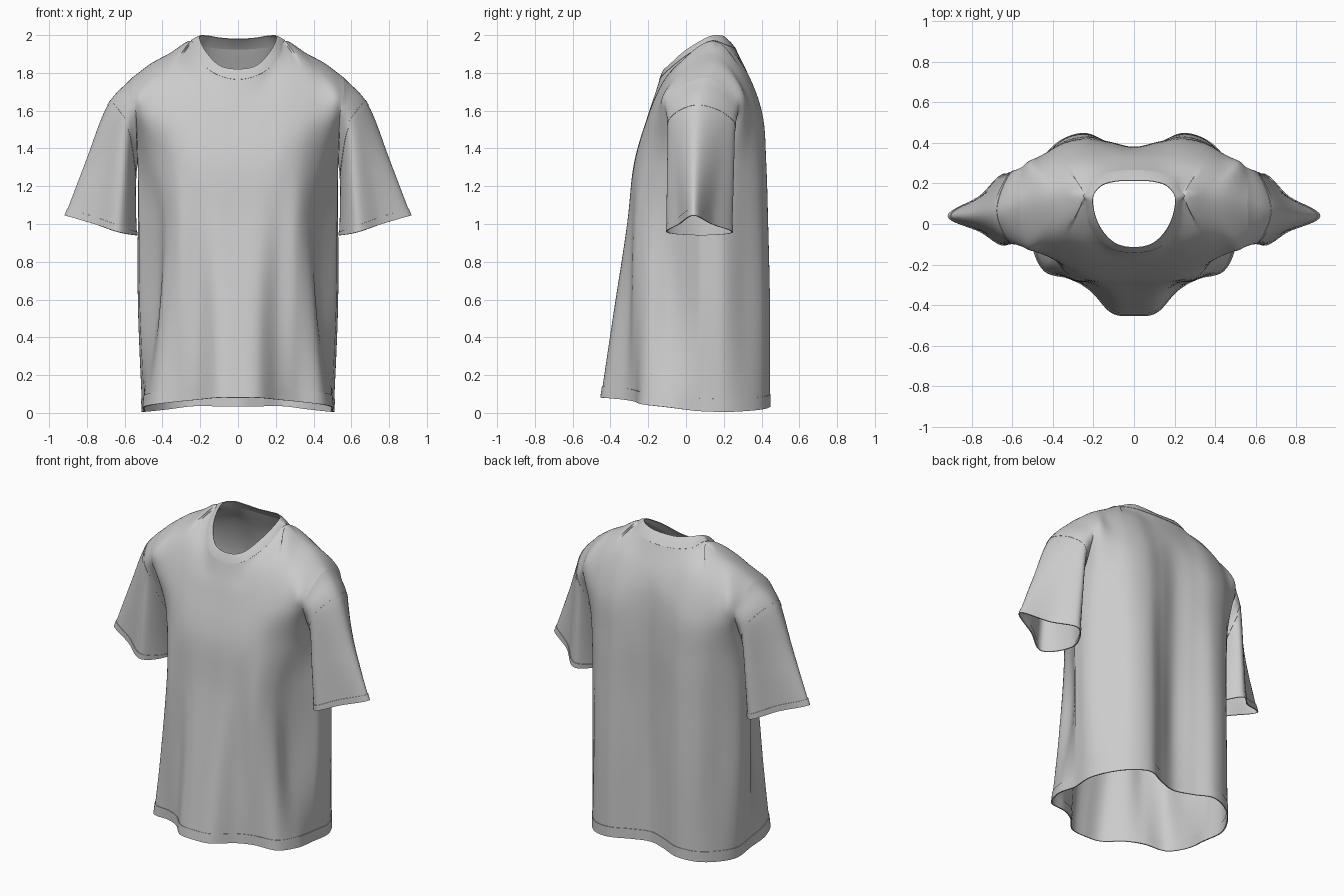
import bpy, bmesh
from mathutils import Vector

if "Cube" in bpy.data.objects:
    bpy.data.objects.remove(bpy.data.objects["Cube"])

N = 8  # samples between neighbouring control points


def spline(pts, closed=False, after=None):
    """Smooth curve through the points, N samples per span."""
    k = len(pts)
    if closed:
        ext = [pts[-1]] + pts + pts[:2]
        spans = k
    else:
        ext = [2 * pts[0] - pts[1]] + pts + [after or 2 * pts[-1] - pts[-2]]
        spans = k - 1
    out = []
    for i in range(spans):
        a, b, c, d = ext[i:i + 4]
        for s in range(N):
            t = s / N
            out.append(0.5 * (2 * b + (c - a) * t + (2 * a - 5 * b + 4 * c - d) * t * t
                              + (3 * b - a - 3 * c + d) * t ** 3))
    if not closed:
        out.append(pts[-1].copy())
    return out


def surface(net, closed=False, beyond=None):
    """Smooth grid through a net of control rows; beyond continues it over the shoulders."""
    rows = [spline(r, closed) for r in net]
    over = spline(beyond) if beyond else None
    cols = []
    for i, c in enumerate(zip(*rows)):
        shoulder = over and not 3 * N < i < 9 * N
        cols.append(spline(list(c), after=over[i] if shoulder else None))
    return [list(r) for r in zip(*cols)]


def flip(p):
    return Vector((-p.x, p.y, p.z))


def row(z, *pts):
    """Full-width control row from its centre-to-side half."""
    half = [Vector((p[0], p[1], p[2] if len(p) > 2 else z)) for p in pts]
    return [flip(p) for p in half[:0:-1]] + half


def make(name, grids, closed=False, thick=0):
    bm = bmesh.new()
    for g in grids:
        vs = [[bm.verts.new(p) for p in r] for r in g]
        w = len(g[0])
        for a, b in zip(vs, vs[1:]):
            for i in range(w if closed else w - 1):
                j = (i + 1) % w
                bm.faces.new((a[i], a[j], b[j], b[i]))
    bmesh.ops.remove_doubles(bm, verts=bm.verts, dist=0.0005)
    bmesh.ops.recalc_face_normals(bm, faces=bm.faces)
    me = bpy.data.meshes.new(name)
    bm.to_mesh(me)
    bm.free()
    ob = bpy.data.objects.new(name, me)
    bpy.context.collection.objects.link(ob)
    bpy.ops.object.select_all(action='DESELECT')
    ob.select_set(True)
    bpy.context.view_layer.objects.active = ob
    if thick:
        m = ob.modifiers.new("thickness", 'SOLIDIFY')
        m.thickness = thick
        m.offset = 0
        bpy.ops.object.modifier_apply(modifier=m.name)
    bpy.ops.object.shade_smooth_by_angle(angle=1.1)
    return ob


# Front panel: hem up to neckline and shoulder, folded in ahead of the sides
top_front = row(0, (0, -.14, 1.765), (.13, -.11, 1.8), (.22, 0, 1.89), (.25, .14, 1.97), (.36, .14, 1.905), (.46, .13, 1.85), (.56, .1, 1.775))
top_back = row(0, (0, .265, 1.925), (.11, .255, 1.93), (.2, .22, 1.945), (.25, .14, 1.97), (.36, .14, 1.905), (.46, .13, 1.85), (.56, .1, 1.775))
front_net = [
    row(.08, (0, -.45), (.11, -.435), (.21, -.33, .07), (.31, -.27, .06), (.44, -.23, .045), (.5, -.1, .03), (.495, .05, .01)),
    row(.55, (0, -.38), (.11, -.37), (.21, -.3), (.31, -.275), (.405, -.2), (.425, -.07), (.52, .08)),
    row(1.0, (0, -.31), (.12, -.31), (.22, -.285), (.31, -.265), (.375, -.19), (.425, -.07), (.525, .08)),
    row(1.32, (0, -.275), (.12, -.275), (.23, -.265), (.33, -.225), (.41, -.15), (.47, -.06), (.53, .08)),
    row(1.58, (0, -.2), (.12, -.2), (.24, -.195), (.34, -.18), (.43, -.155), (.5, -.13), (.54, -.1)),
    row(1.7, (0, -.16), (.12, -.152), (.25, -.11, 1.77), (.34, -.06, 1.82), (.43, -.06, 1.78), (.51, -.09, 1.72), (.56, -.075, 1.69)),
    top_front,
]

# Back panel, with a groove down the middle
back_net = [
    row(.035, (0, .36), (.12, .395), (.24, .445), (.36, .41, .02), (.45, .32, .01), (.505, .2, .005), (.495, .05, .01)),
    row(.55, (0, .36), (.12, .4), (.24, .445), (.36, .41), (.45, .31), (.525, .2), (.52, .08)),
    row(1.0, (0, .37), (.12, .4), (.24, .435), (.36, .4), (.45, .31), (.525, .2), (.525, .08)),
    row(1.32, (0, .38), (.12, .405), (.24, .425), (.36, .395), (.45, .32), (.52, .22), (.53, .08)),
    row(1.58, (0, .375), (.12, .39), (.24, .405), (.35, .385), (.44, .345), (.51, .31), (.545, .27)),
    row(1.75, (0, .345), (.12, .345), (.24, .325, 1.8), (.34, .29, 1.82), (.44, .27, 1.78), (.51, .28, 1.73), (.56, .24, 1.69)),
    top_back,
]
front = surface(front_net, beyond=back_net[-2])
back = surface(back_net, beyond=front_net[-2])

# Sew the panels along side seams and shoulders
for j in range(3 * N + 1):
    back[j][0], back[j][-1] = front[j][0], front[j][-1]
for i in range(12 * N + 1):
    if i <= 3 * N or i >= 9 * N:
        back[-1][i] = front[-1][i]
make("shirt_body", [front, back])

# Folded bottom hem
make("bottom_hem", [front[:2], back[:2]], thick=.007)

# Ribbed collar between the panel necklines and the neck opening
half = [(0, -.115, 1.82), (.1, -.09, 1.84), (.175, 0, 1.92), (.203, .12, 1.99),
        (.165, .185, 1.997), (.09, .21, 1.985), (0, .212, 1.98)]
half = [Vector(p) for p in half]
inner = spline(half + [flip(p) for p in half[-2:0:-1]], True)
outer = front[-1][6 * N:9 * N] + back[-1][9 * N:3 * N:-1] + front[-1][3 * N:6 * N]
middle = [(a + b) / 2 + Vector((0, 0, .005)) for a, b in zip(outer, inner)]
make("collar", [[outer, middle, inner]], closed=True, thick=.004)

# Sleeves: rings listed from armpit round the front, top and back
rings = [
    [(.53, .08, 1.32), (.54, -.1, 1.58), (.56, -.075, 1.69), (.56, .1, 1.775), (.56, .24, 1.69), (.545, .27, 1.58)],
    [(.54, .08, 1.24), (.575, -.085, 1.48), (.635, -.07, 1.575), (.69, .06, 1.63), (.64, .21, 1.58), (.58, .255, 1.48)],
    [(.54, .08, 1.08), (.6, -.095, 1.22), (.7, -.055, 1.29), (.805, .045, 1.335), (.7, .175, 1.29), (.605, .25, 1.22)],
    [(.535, .08, .94), (.625, -.1, .955), (.76, -.035, 1.0), (.915, .04, 1.045), (.76, .135, 1.0), (.63, .245, .955)],
]
sleeve = surface([[Vector(p) for p in r] for r in rings], True)
sleeve[0] = ([front[j][-1] for j in range(3 * N, 6 * N + 1)]
             + [back[j][-1] for j in range(6 * N - 1, 3 * N, -1)])
for side in ("right", "left"):
    g = sleeve if side == "right" else [[flip(p) for p in r] for r in sleeve]
    make("sleeve_" + side, [g], closed=True)
    make("sleeve_hem_" + side, [g[-2:]], closed=True, thick=.007)
    make("sleeve_seam_" + side, [g[N - 1:N + 1]], closed=True, thick=.004)
